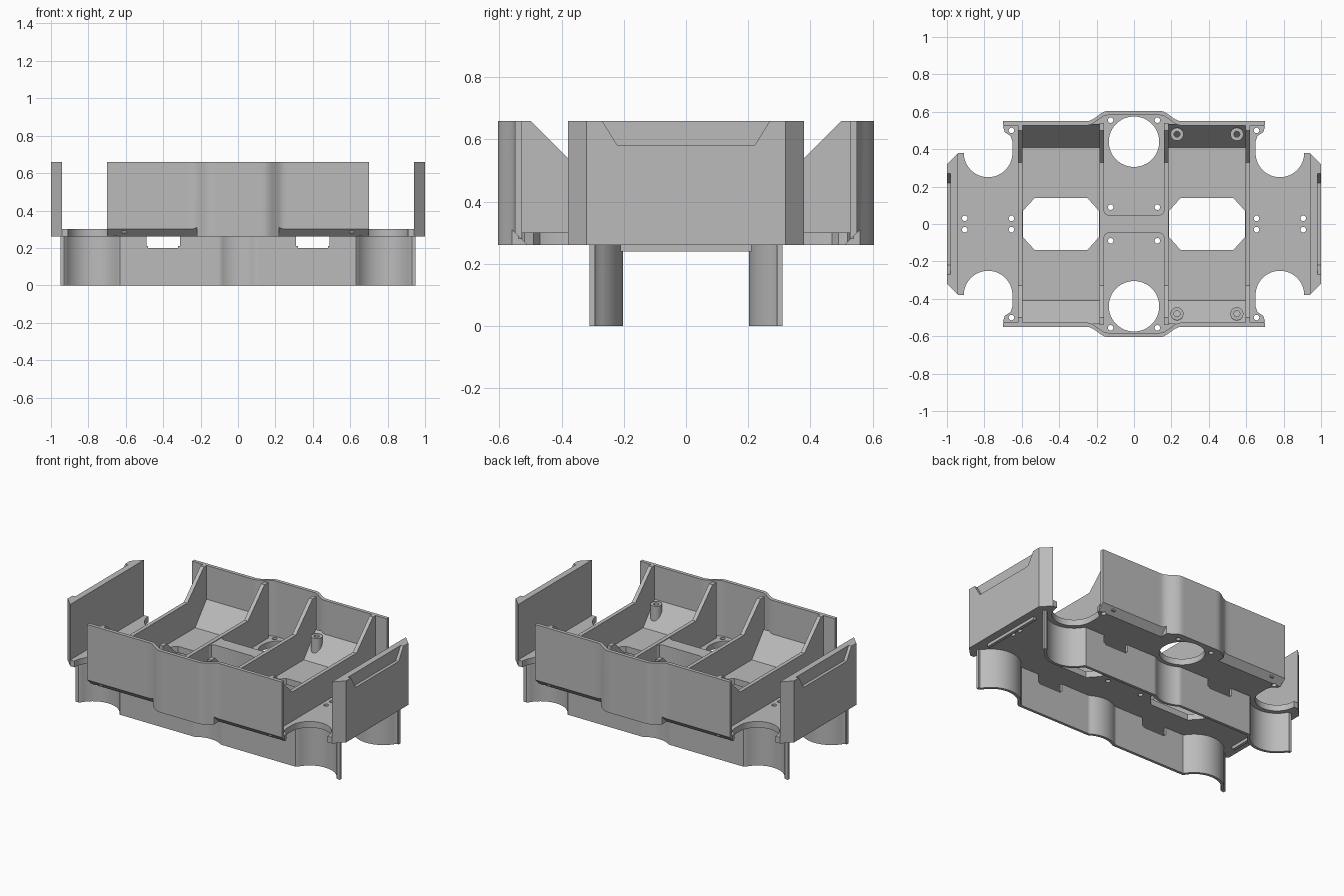
import bpy, bmesh, math

if "Cube" in bpy.data.objects:
    bpy.data.objects.remove(bpy.data.objects["Cube"])

grey = bpy.data.materials.new("plain_grey")
grey.use_nodes = True
grey.diffuse_color = (0.5, 0.5, 0.5, 1)
grey.node_tree.nodes["Principled BSDF"].inputs["Base Color"].default_value = (0.5, 0.5, 0.5, 1)


def solid(name, prisms, axis="z"):
    """Object of extruded outlines, each (points, low, high), along z or x."""
    bm = bmesh.new()
    for pts, lo, hi in prisms:
        place = (lambda p, h: (p[0], p[1], h)) if axis == "z" else (lambda p, h: (h, p[0], p[1]))
        a = [bm.verts.new(place(p, lo)) for p in pts]
        b = [bm.verts.new(place(p, hi)) for p in pts]
        bm.faces.new(a)
        bm.faces.new(b)
        for i in range(len(pts)):
            j = (i + 1) % len(pts)
            bm.faces.new((a[i], a[j], b[j], b[i]))
    bmesh.ops.recalc_face_normals(bm, faces=bm.faces)
    mesh = bpy.data.meshes.new(name)
    bm.to_mesh(mesh)
    bm.free()
    mesh.materials.append(grey)
    ob = bpy.data.objects.new(name, mesh)
    bpy.context.collection.objects.link(ob)
    return ob


def cut(ob, *cutters):
    """Subtract the cutters, bake the result and remove them."""
    for c in cutters:
        mod = ob.modifiers.new("cut", "BOOLEAN")
        mod.object, mod.operation, mod.solver = c, "DIFFERENCE", "EXACT"
    graph = bpy.context.evaluated_depsgraph_get()
    baked = bpy.data.meshes.new_from_object(ob.evaluated_get(graph))
    ob.modifiers.clear()
    ob.data = baked
    for c in cutters:
        bpy.data.objects.remove(c)


def four_way(q):
    """Mirror a quarter outline over both axes."""
    half = q + [(x, -y) for x, y in reversed(q)]
    full = half + [(-x, -y) for x, y in q] + [(-x, y) for x, y in reversed(q)]
    return [p for i, p in enumerate(full) if p != full[i - 1]]


def circle(cx, cy, r, n=48):
    return [(cx + r * math.cos(2 * math.pi * i / n), cy + r * math.sin(2 * math.pi * i / n))
            for i in range(n)]


def rect(x0, y0, x1, y1):
    return [(x0, y0), (x1, y0), (x1, y1), (x0, y1)]


def wall_y(x):
    """Outer line of the long walls with the bulge in the middle."""
    t = min(1, max(0, (0.25 - abs(x)) / 0.11))
    return 0.55 + 0.055 * t * t * (3 - 2 * t)


def skirt_y(x, grow=0.0):
    """Line of the lower skirts, hollowed around the round openings."""
    y = 0.31 - grow
    for cx, cy in ((-0.78, 0.38), (0, 0.44), (0.78, 0.38)):
        d = (0.16 + grow) ** 2 - (x - cx) ** 2
        if d > 0:
            y = min(y, cy - math.sqrt(d))
    return y


SIDES = (-1, 1)

# Floor plate
bulge = [(0.02 * i, wall_y(0.02 * i) - 0.01) for i in range(14)]
floor = solid("floor_plate", [(four_way(bulge + [
    (0.68, 0.54), (0.70, 0.52), (0.69, 0.49), (0.66, 0.47), (0.65, 0.44), (0.65, 0.38),
    (0.94, 0.38), (1.0, 0.32)]), 0.26, 0.30)])
openings = []
for sx in SIDES:
    window = [(0.187, 0.07), (0.25, 0.14), (0.53, 0.14), (0.594, 0.07)]
    window += [(x, -y) for x, y in reversed(window)]
    openings.append(([(sx * x, y) for x, y in window], 0.2, 0.4))
    for sy in SIDES:
        openings.append((circle(sx * 0.78, sy * 0.38, 0.13), 0.2, 0.4))
        for hx, hy in ((0.125, 0.555), (0.125, 0.09), (0.655, 0.5), (0.655, 0.03), (0.905, 0.03)):
            openings.append((circle(sx * hx, sy * hy, 0.015, 16), 0.2, 0.4))
for sy in SIDES:
    openings.append((circle(0, sy * 0.44, 0.135), 0.2, 0.4))


def edge_chamfer():
    tri = [(0.50, 0.25), (0.57, 0.25), (0.57, 0.32)]
    return solid("chamfer_cutter", [([(sy * y, z) for y, z in tri], min(sx * 0.22, sx * 0.72),
                 max(sx * 0.22, sx * 0.72)) for sx in SIDES for sy in SIDES], "x")


cut(floor, solid("opening_cutter", openings), edge_chamfer())

# Long front and back walls
xs = [-0.70 + 0.02 * i for i in range(71)]
for sy, label in ((-1, "front"), (1, "back")):
    line = [(x, sy * wall_y(x)) for x in xs]
    line += [(x, sy * (wall_y(x) - 0.023)) for x in reversed(xs)]
    wall = solid(label + "_wall", [(line, 0.26, 0.66)])
    cut(wall, edge_chamfer())

    # Sloped fillets at the foot of the wall
    wedge = [(sy * 0.41, 0.29), (sy * 0.41, 0.30), (sy * 0.535, 0.45), (sy * 0.535, 0.29)]
    solid(label + "_floor_slopes", [(wedge, -0.60, -0.18), (wedge, 0.18, 0.60)], "x")

    # Screw posts
    for n, px in enumerate((0.23, 0.55)):
        post = solid(f"{label}_post_{n + 1}", [(circle(px, sy * 0.48, 0.035, 32), 0.29, 0.44)])
        cut(post, solid("bore_cutter", [(circle(px, sy * 0.48, 0.016, 24), 0.36, 0.5)]))

    # Lower skirt with rounded-bottom slots
    sx_list = [-0.95 + 0.01 * i for i in range(191)]
    line = [(x, sy * skirt_y(x)) for x in sx_list]
    line += [(x, sy * skirt_y(x, 0.018)) for x in reversed(sx_list)]
    skirt = solid(label + "_skirt", [(line, 0, 0.27)])
    slots = []
    for sx in SIDES:
        c = sx * 0.40
        for half, z in ((0.09, 0.21), (0.08, 0.20)):
            slots.append((rect(c - half, sy * 0.1, c + half, sy * 0.4), z, 0.29))
    cut(skirt, *[solid("slot_cutter", [s]) for s in slots])

# Cross ribs with raised ends
rib = [(-0.54, 0.28), (0.54, 0.28), (0.54, 0.66), (0.50, 0.66),
       (0.33, 0.49), (-0.33, 0.49), (-0.50, 0.66), (-0.54, 0.66)]
for sx, side in ((-1, "right"), (1, "left")):
    for label, x0, x1 in (("outer", 0.595, 0.62), ("inner", 0.16, 0.185)):
        solid(f"{side}_{label}_rib", [(rib, sx * x0, sx * x1)], "x")

    # End wall with a shallow notch in its outer top edge
    plan = [(sx * x, y) for x, y in ((1.0, 0.32), (0.94, 0.38), (0.94, -0.38), (1.0, -0.32))]
    end = solid(side + "_end_wall", [(plan, 0.26, 0.66)])
    notch = [(-0.22, 0.58), (0.22, 0.58), (0.276, 0.67), (-0.276, 0.67)]
    cut(end, solid("notch_cutter", [(notch, sx * 0.98, sx * 1.05)], "x"))

    # Lip under the end of the floor
    solid(side + "_end_lip", [(rect(sx * 0.93, -0.21, sx * 0.95, 0.21), 0.24, 0.27)])

# Bridge between the two middle pockets
solid("middle_bridge", [(four_way([(0, 0.045), (0.135, 0.045), (0.153, 0.055), (0.165, 0.08)]),
                         0.27, 0.485)])

# Smooth the curved faces and keep the edges sharp
for ob in bpy.context.collection.objects:
    if ob.type == "MESH" and grey.name in ob.data.materials:
        bpy.ops.object.select_all(action="DESELECT")
        ob.select_set(True)
        bpy.context.view_layer.objects.active = ob
        bpy.ops.object.shade_smooth_by_angle(angle=math.radians(30))
